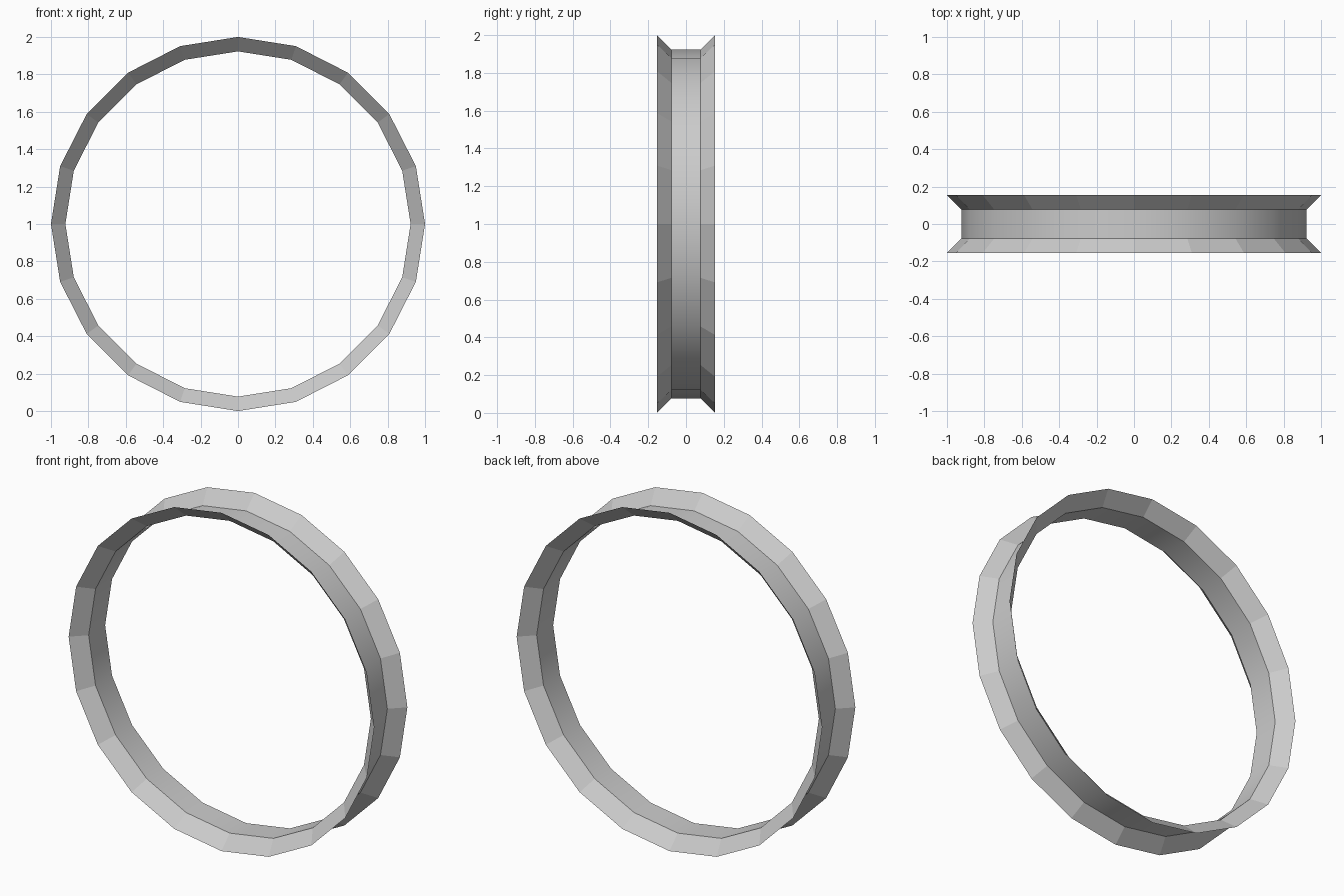
import bpy, bmesh, math

if "Cube" in bpy.data.objects:
    bpy.data.objects.remove(bpy.data.objects["Cube"])

SIDES = 20
# Open channel profile: (radius, y)
PROFILE = [(1.0, -0.154), (0.923, -0.077), (0.923, 0.077), (1.0, 0.154)]

# Flared wheel rim, a single open sheet turned around the y axis
bm = bmesh.new()
rings = []
for i in range(SIDES):
    a = 2 * math.pi * i / SIDES
    rings.append([bm.verts.new((r * math.cos(a), y, 1 + r * math.sin(a))) for r, y in PROFILE])
for i in range(SIDES):
    p, q = rings[i], rings[(i + 1) % SIDES]
    for k in range(3):
        face = bm.faces.new((p[k], q[k], q[k + 1], p[k + 1]))
        face.smooth = (k == 1)  # smooth centre band, flat flanges

# Keep the creases between band and flanges crisp
bm.normal_update()
for e in bm.edges:
    if len({f.smooth for f in e.link_faces}) > 1:
        e.smooth = False

mesh = bpy.data.meshes.new("wheel_rim")
bm.to_mesh(mesh)
bm.free()
rim = bpy.data.objects.new("wheel_rim", mesh)
bpy.context.collection.objects.link(rim)
